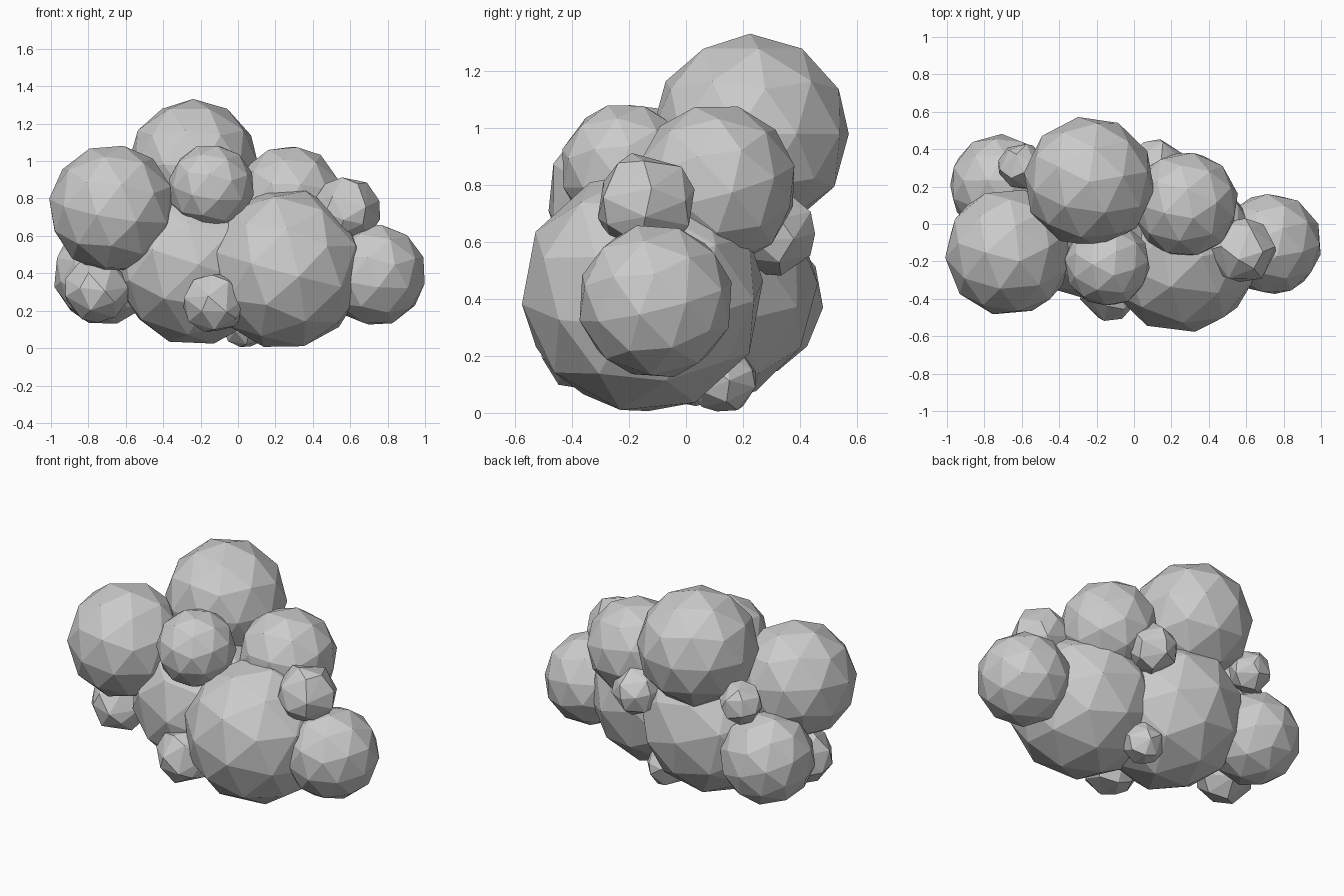
import bpy

# Cloud puffs: name, centre, radius, tilt
PUFFS = [
    ("puff_top",          (-0.24, 0.225, 0.98), 0.352, (0.0, 0.0, 0.17)),
    ("puff_left",         (-0.67, -0.15, 0.745), 0.345, (0.2, 0.1, 0.4)),
    ("puff_centre",       (-0.143, -0.212, 0.86), 0.232, (0.3, 0.1, 0.2)),
    ("puff_upper_right",  (0.275, 0.105, 0.80), 0.287, (0.3, 0.0, 0.5)),
    ("puff_front_right",  (0.25, -0.153, 0.423), 0.432, (0.1, 0.25, 0.2)),
    ("puff_core",         (-0.23, 0.025, 0.45), 0.438, (0.2, 0.25, 0.7)),
    ("puff_right",        (0.732, -0.107, 0.392), 0.276, (0.25, 0.1, 0.1)),
    ("puff_back_left",    (-0.715, 0.207, 0.397), 0.276, (0.1, 0.3, 0.6)),
    # small puffs filling the gaps, with fewer faces
    ("small_low_left",    (-0.755, -0.10, 0.31), 0.17, (0.2, 0.4, 0.1)),
    ("small_low_front",   (-0.125, -0.355, 0.242), 0.165, (0.5, 0.2, 0.3)),
    ("small_upper_right", (0.58, -0.14, 0.735), 0.178, (0.3, 0.3, 0.0)),
    ("small_bottom",      (0.04, 0.13, 0.12), 0.12, (0.4, 0.1, 0.2)),
    ("small_back_right",  (0.12, 0.305, 0.635), 0.15, (0.1, 0.2, 0.5)),
    ("small_back_left",   (-0.60, 0.31, 0.75), 0.125, (0.3, 0.5, 0.2)),
]

# Faceted low-poly balls
for name, centre, radius, tilt in PUFFS:
    bpy.ops.mesh.primitive_ico_sphere_add(
        subdivisions=2, radius=radius, location=centre, rotation=tilt)
    puff = bpy.context.object
    puff.name = name
    bpy.ops.object.shade_flat()
    if name.startswith("small"):
        puff.modifiers.new("fewer_faces", 'DECIMATE').ratio = 0.55
